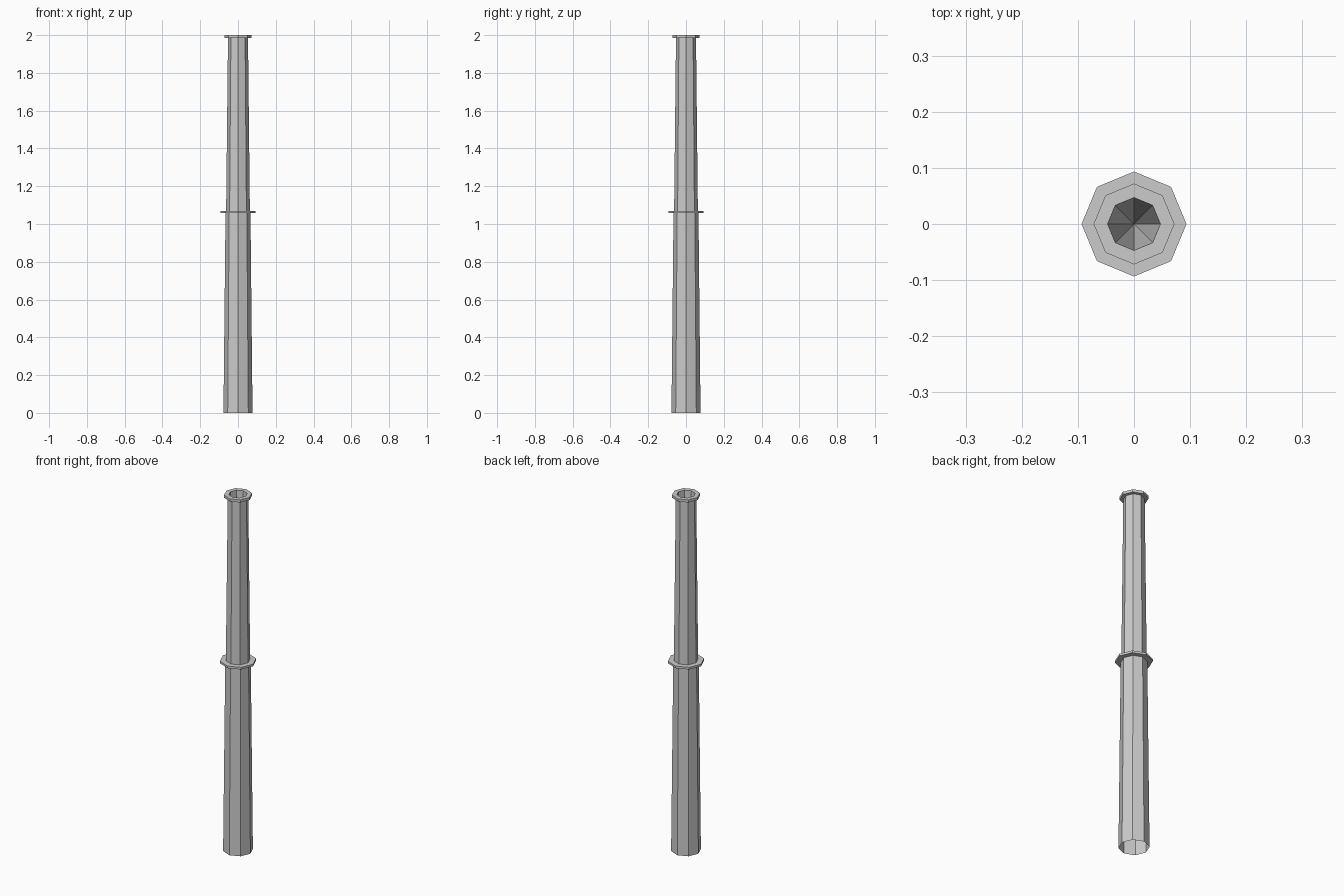
import bpy
import bmesh
import math

if "Cube" in bpy.data.objects:
    bpy.data.objects.remove(bpy.data.objects["Cube"])

SIDES = 8


def lathe(name, profile, closed=False):
    """Spin an (r, z) profile into a flat-faced octagonal part; r = 0 makes an apex."""
    bm = bmesh.new()
    rings = []
    for r, z in profile:
        if r == 0:
            rings.append([bm.verts.new((0, 0, z))] * SIDES)
        else:
            angles = [i * math.tau / SIDES for i in range(SIDES)]
            rings.append([bm.verts.new((r * math.cos(a), r * math.sin(a), z)) for a in angles])
    pairs = list(zip(rings, rings[1:]))
    if closed:
        pairs.append((rings[-1], rings[0]))
    for low, high in pairs:
        for i in range(SIDES):
            j = (i + 1) % SIDES
            corners = list(dict.fromkeys([low[i], low[j], high[j], high[i]]))
            bm.faces.new(corners)
    mesh = bpy.data.meshes.new(name)
    bm.to_mesh(mesh)
    bm.free()
    obj = bpy.data.objects.new(name, mesh)
    bpy.context.collection.objects.link(obj)
    return obj


# Lower tapered tube, open at the bottom
lathe("lower_shaft", [(0.077, 0), (0.066, 1.06)])

# Upper tapered tube, top flange and the deep pointed bore
lathe("upper_shaft", [(0.063, 1.06), (0.053, 1.985), (0.072, 1.985),
                      (0.072, 2.0), (0.047, 2.0), (0, 1.06)])

# Thin collar where the two tubes meet
lathe("collar", [(0.06, 1.057), (0.0935, 1.057), (0.0935, 1.069), (0.06, 1.069)], closed=True)
